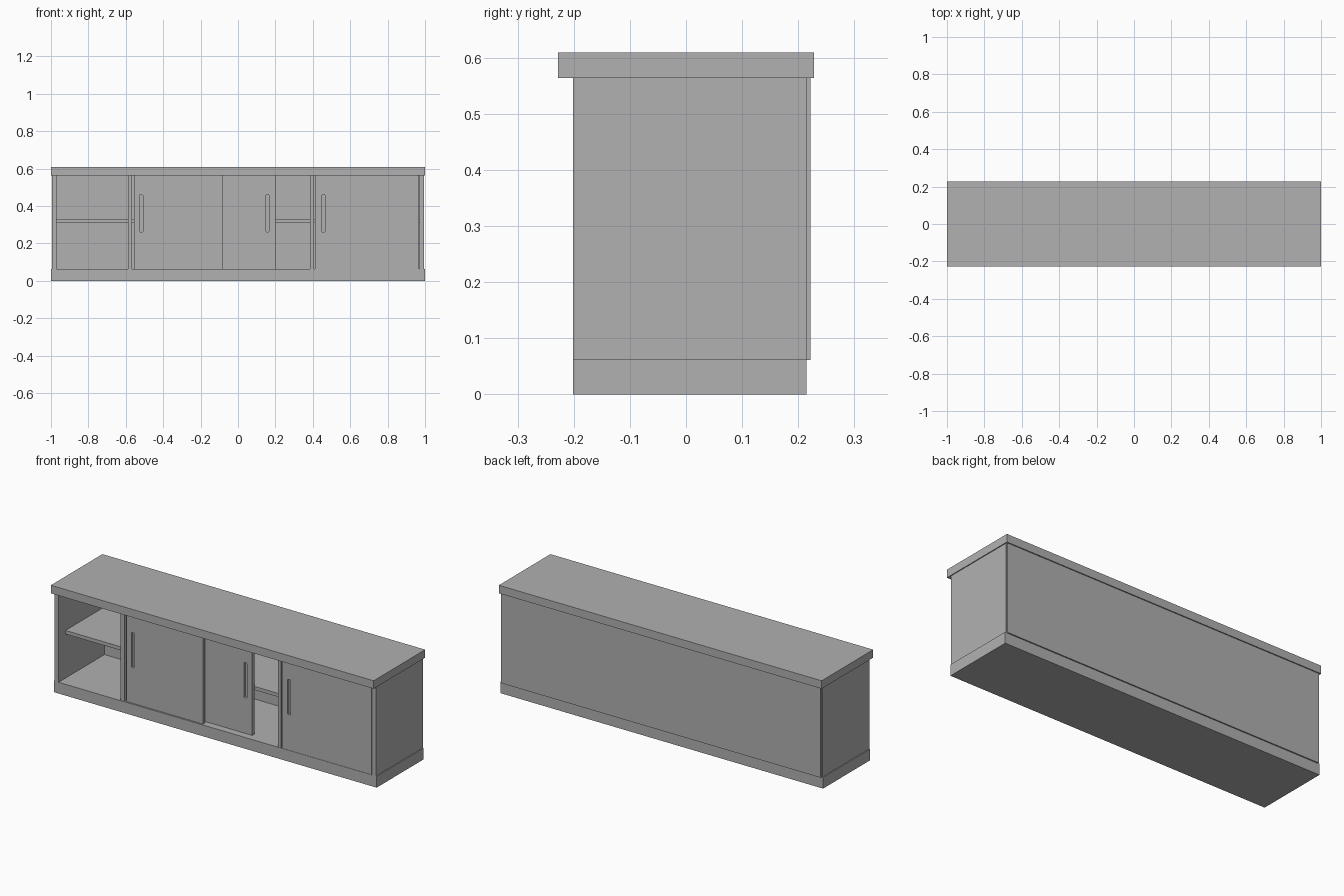
import bpy, bmesh

if "Cube" in bpy.data.objects:
    bpy.data.objects.remove(bpy.data.objects["Cube"])

Z0, Z1 = 0.063, 0.564   # carcass bottom and top

grey = bpy.data.materials.new("dark_grey")
grey.diffuse_color = (0.44, 0.44, 0.44, 1)
grey.use_nodes = True
grey.node_tree.nodes["Principled BSDF"].inputs["Base Color"].default_value = grey.diffuse_color


def box(name, x, y, z):
    """Axis-aligned box from (min, max) pairs."""
    bm = bmesh.new()
    bmesh.ops.create_cube(bm, size=1)
    for v in bm.verts:
        v.co = [lo + (c + 0.5) * (hi - lo) for c, (lo, hi) in zip(v.co, (x, y, z))]
    mesh = bpy.data.meshes.new(name)
    bm.to_mesh(mesh)
    bm.free()
    mesh.materials.append(grey)
    ob = bpy.data.objects.new(name, mesh)
    bpy.context.collection.objects.link(ob)
    return ob


def door(name, x, front, handle_x):
    """Sliding door with a routed finger-pull groove."""
    ob = box(name, x, (front, front + 0.02), (Z0, Z1))
    cutter = box(name + "_groove_cutter", (handle_x - 0.009, handle_x + 0.009),
                 (front - 0.02, front + 0.014), (0.262, 0.458))
    # ease the groove's four corners
    bm = bmesh.new()
    bm.from_mesh(cutter.data)
    edges = [e for e in bm.edges
             if abs(e.verts[0].co.y - e.verts[1].co.y) > 0.02]
    bmesh.ops.bevel(bm, geom=edges, offset=0.003, segments=2,
                    profile=0.5, affect='EDGES')
    bm.to_mesh(cutter.data)
    bm.free()
    cutter.hide_render = True
    cutter.hide_set(True)
    mod = ob.modifiers.new("groove", 'BOOLEAN')
    mod.operation = 'DIFFERENCE'
    mod.solver = 'EXACT'
    mod.object = cutter
    # bake the groove and drop the cutter
    dg = bpy.context.evaluated_depsgraph_get()
    baked = bpy.data.meshes.new_from_object(ob.evaluated_get(dg))
    ob.modifiers.clear()
    ob.data = baked
    bpy.data.objects.remove(cutter)


# Top slab, plinth and back panel
box("top_slab", (-1, 1), (-0.228, 0.228), (Z1, 0.609))
box("plinth", (-1, 1), (-0.201, 0.215), (0, Z0))
box("back_panel", (-0.99, 0.99), (0.205, 0.222), (0.061, Z1))

# End panels
box("left_end_panel", (-0.995, -0.971), (-0.201, 0.215), (Z0, Z1))
box("right_end_panel", (0.971, 0.995), (-0.201, 0.215), (Z0, Z1))

# Dividers
box("left_divider", (-0.588, -0.566), (-0.198, 0.205), (Z0, Z1))
box("right_divider", (0.385, 0.406), (-0.198, 0.205), (Z0, Z1))

# Shelves, one per compartment
for name, x in (("left", (-0.971, -0.588)), ("middle", (-0.566, 0.385)),
                ("right", (0.406, 0.971))):
    box(name + "_shelf", x, (-0.14, 0.205), (0.31, 0.33))

# Sliding doors: the middle one runs on the rear track
door("left_door", (-0.556, -0.083), -0.192, -0.518)
door("middle_door", (-0.273, 0.2), -0.16, 0.158)
door("right_door", (0.412, 0.968), -0.199, 0.456)
